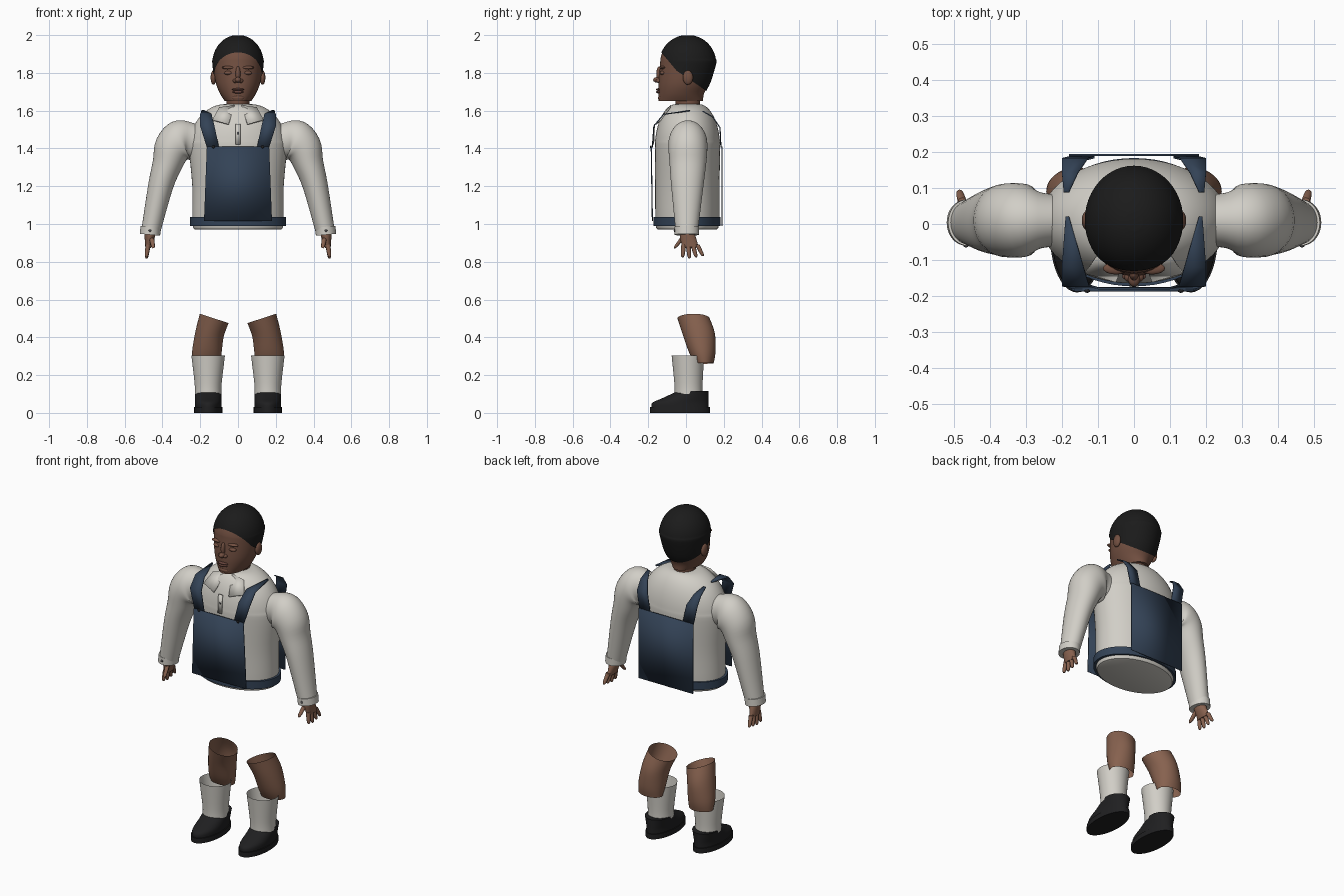
import bpy, bmesh, math
from mathutils import Vector

cube = bpy.data.objects.get("Cube")
if cube:
    bpy.data.objects.remove(cube, do_unlink=True)


def material(name, red, green, blue):
    mat = bpy.data.materials.new(name)
    mat.use_nodes = True
    mat.diffuse_color = (red, green, blue, 1)
    shader = mat.node_tree.nodes["Principled BSDF"]
    shader.inputs["Base Color"].default_value = mat.diffuse_color
    shader.inputs["Roughness"].default_value = .8
    return mat


WHITE = material("white cotton", .64, .62, .57)
NAVY = material("navy cloth", .033, .055, .093)
FACE = material("brown face skin", .17, .08, .053)
LIMB = material("brown limb skin", .24, .12, .077)
LIPS = material("dark lips", .13, .055, .042)
HAIR = material("black hair", .011, .011, .011)
SHOE = material("black leather", .014, .014, .015)
BUTTON = material("grey button", .08, .08, .085)
built = []


def finish(name, bm, mat, mirror=False, thickness=None):
    """Turn a bmesh into a named object, optionally mirrored or thickened."""
    bmesh.ops.recalc_face_normals(bm, faces=bm.faces)
    mesh = bpy.data.meshes.new(name)
    bm.to_mesh(mesh)
    bm.free()
    mesh.materials.append(mat)
    obj = bpy.data.objects.new(name, mesh)
    bpy.context.collection.objects.link(obj)
    if thickness:
        obj.modifiers.new("thickness", 'SOLIDIFY').thickness = thickness
    if mirror:
        obj.modifiers.new("mirror", 'MIRROR').use_mirror_merge = False
    built.append(obj)


def smooth_rows(rows, steps):
    """Interpolate rows of numbers along a Catmull-Rom spline."""
    result = []
    last = len(rows) - 1
    for i in range(last):
        before, start, end, after = (rows[max(0, min(last, i + k))] for k in (-1, 0, 1, 2))
        for step in range(steps):
            t = step / steps
            result.append([q + t / 2 * (r - p + t * (2 * p - 5 * q + 4 * r - s
                           + t * (3 * (q - r) + s - p)))
                           for p, q, r, s in zip(before, start, end, after)])
    return result + [rows[last]]


def loft(rings, steps=4, sides=40, capped=True):
    """Skin ellipses (x, y, z, half width, half depth) set square to their path."""
    bm = bmesh.new()
    rings = smooth_rows(rings, steps)
    loops = []
    for i, (x, y, z, width, depth) in enumerate(rings):
        ahead, behind = rings[min(i + 1, len(rings) - 1)], rings[max(i - 1, 0)]
        along = Vector((ahead[0] - behind[0], ahead[2] - behind[2])).normalized()
        loop = []
        for k in range(sides):
            angle = math.tau * k / sides
            across = width * math.cos(angle)
            loop.append(bm.verts.new((x - across * along.y, y + depth * math.sin(angle),
                                      z + across * along.x)))
        loops.append(loop)
    for low, high in zip(loops, loops[1:]):
        for k in range(sides):
            bm.faces.new((low[k - 1], low[k], high[k], high[k - 1]))
    if capped:
        bm.faces.new(loops[0])
        bm.faces.new(loops[-1])
    return bm


def ball(name, place, size, mat, mirror=False):
    bm = bmesh.new()
    bmesh.ops.create_uvsphere(bm, u_segments=20, v_segments=12, radius=1)
    bmesh.ops.scale(bm, vec=size, verts=bm.verts)
    bmesh.ops.translate(bm, vec=place, verts=bm.verts)
    finish(name, bm, mat, mirror)


def strip(name, rows, mat, mirror=False):
    """Cloth strip through rows of inner x, outer x, y, z."""
    bm = bmesh.new()
    pairs = [(bm.verts.new((inner, y, z)), bm.verts.new((outer, y, z)))
             for inner, outer, y, z in rows]
    for low, high in zip(pairs, pairs[1:]):
        bm.faces.new((*low, *reversed(high)))
    finish(name, bm, mat, mirror, thickness=.006)


def quarter_turn(count):
    """Cosine and sine pairs from the side of a dome to just short of its top."""
    for i in range(count):
        angle = math.pi / 2 * i / count
        yield math.cos(angle), math.sin(angle)


# Shirt body with domed shoulders, and neck
torso = [(0, .005, .97, .225, .15), (0, .007, 1, .24, .168), (0, .007, 1.2, .242, .17)]
torso += [(0, .008, 1.4 + .235 * rise, .065 + .195 * run, .06 + .113 * run)
          for run, rise in quarter_turn(8)]
torso.append((0, .008, 1.635, .065, .06))
finish("shirt_body", loft(torso, sides=56), WHITE)
finish("neck", loft([(0, .01, z, .06, .065) for z in (1.58, 1.68)]), FACE)

# Sleeves and cuffs
sleeve = [(.21, .01, 1.43, .09, .072), (.26, .01, 1.445, .093, .078),
          (.3, .01, 1.44, .112, .1), (.345, .01, 1.4, .1, .103),
          (.373, .01, 1.32, .08, .097), (.41, .007, 1.2, .066, .085),
          (.46, .004, .97, .051, .06)]
finish("sleeves", loft(sleeve), WHITE, mirror=True)
cuff = [(.462, .004, .985, .054, .064), (.466, .004, .943, .054, .064)]
finish("cuffs", loft(cuff), WHITE, mirror=True)
ball("cuff_buttons", (.466, -.06, .965), (.007, .005, .007), BUTTON, mirror=True)

# Hands with fingers and thumb
palm = [(.466, .004, .96, .03, .036), (.468, .01, .93, .027, .042), (.476, .024, .876, .015, .043)]
finish("palms", loft(palm), LIMB, mirror=True)


def finger(name, base, tip):
    rings = [(*base.lerp(tip, t), thick, thick) for t, thick in ((0, .013), (.8, .01), (1, .004))]
    finish(name, loft(rings, sides=12), LIMB, mirror=True)


for i, name in enumerate(("index", "middle", "ring", "little")):
    y = .024 * i - .012
    finger(name + "_fingers", Vector((.476, y, .89)),
           Vector((.485, y * 1.5, .818 + .006 * abs(i - 1))))
finger("thumbs", Vector((.457, -.02, .925)), Vector((.448, -.06, .872)))


# Head and cropped hair share one skull shape
def skull(grow):
    rings = [(0, depth - .145, z, width + grow, depth + grow)
             for z, width, depth in ((1.65, .07, .118), (1.69, .095, .12), (1.75, .118, .135))]
    rings += [(0, .009, 1.85 + (.146 + grow) * rise, (.131 + grow) * run, (.146 + grow) * run)
              for run, rise in quarter_turn(9)]
    return loft(rings, sides=48)


finish("head", skull(0), FACE)
hair = skull(.005)
for spot, slope in (((0, -.13, 1.908), 1.2), ((0, -.05, 1.812), .68)):
    bmesh.ops.bisect_plane(hair, geom=hair.verts[:] + hair.edges[:] + hair.faces[:],
                           plane_co=spot, plane_no=(0, slope, 1), clear_inner=True)
finish("hair", hair, HAIR)

# Facial features
ball("nose_tip", (0, -.151, 1.763), (.017, .023, .015), FACE)
ball("nose_bridge", (0, -.14, 1.795), (.013, .017, .04), FACE)
ball("nostrils", (.016, -.144, 1.758), (.012, .016, .011), FACE, mirror=True)
ball("brows", (.05, -.123, 1.828), (.036, .017, .009), FACE, mirror=True)
ball("eyelids", (.05, -.124, 1.8), (.024, .015, .011), FACE, mirror=True)
ball("upper_lip", (0, -.145, 1.712), (.033, .014, .007), LIPS)
ball("lower_lip", (0, -.144, 1.699), (.029, .014, .008), LIPS)
ball("chin", (0, -.13, 1.668), (.035, .018, .016), FACE)
ball("ears", (.13, .01, 1.775), (.015, .027, .038), FACE, mirror=True)

# Collar flaps, placket and its button
collar = bmesh.new()
corners = ((.018, -.082, 1.63), (.1, -.09, 1.618), (.135, -.138, 1.553), (.05, -.162, 1.53))
collar.faces.new([collar.verts.new(corner) for corner in corners])
finish("collar_flaps", collar, WHITE, mirror=True, thickness=.008)
strip("placket", [(-.013, .013, -.169, 1.42), (-.013, .013, -.163, 1.53)], WHITE)
ball("placket_button", (0, -.171, 1.48), (.006, .004, .006), BUTTON)

# Bib overall: waistband, panels, straps, buttons
finish("waistband", loft([(0, .005, z, .254, .178) for z in (.99, 1.036)], sides=56), NAVY)
strip("front_bib", [(-.18, .18, -.175, 1.015), (-.165, .165, -.181, 1.41)], NAVY)
strip("back_bib", [(-.18, .18, .188, z) for z in (.99, 1.41)], NAVY)
strip("front_straps", [(.1, .165, -.181, 1.405), (.125, .2, -.173, 1.52),
                       (.14, .2, -.12, 1.583), (.18, .19, .02, 1.603)], NAVY, mirror=True)
strip("back_straps", [(.11, .18, .188, 1.405), (.13, .2, .183, 1.51),
                      (.155, .2, .145, 1.568), (.18, .195, .09, 1.6)], NAVY, mirror=True)
ball("bib_buttons", (.13, -.186, 1.408), (.008, .005, .008), SHOE, mirror=True)

# Lower legs as open tubes, with socks
calf = [(.168, .096, .262, .073, .05), (.165, .086, .32, .078, .07),
        (.15, .067, .42, .076, .086), (.126, .04, .5, .08, .085)]
finish("calves", loft(calf, capped=False), LIMB, mirror=True)
sock = [(.158, .014, .1, .07, .074), (.158, .013, .16, .072, .075), (.158, .01, .305, .089, .086)]
finish("socks", loft(sock, capped=False), WHITE, mirror=True)

# Shoes with a fixed heel line and a sloping toe
sole = [(.158, -.032, z, .075, .158) for z in (0, .03)]
finish("shoe_soles", loft(sole), SHOE, mirror=True)
upper = [(.158, .12 - depth, z, .07, depth)
         for z, depth in ((.03, .152), (.055, .148), (.08, .12), (.115, .083))]
finish("shoe_uppers", loft(upper), SHOE, mirror=True)

# Smooth shading with crisp rims
bpy.ops.object.select_all(action='DESELECT')
for obj in built:
    obj.select_set(True)
bpy.context.view_layer.objects.active = built[0]
bpy.ops.object.shade_smooth_by_angle(angle=math.radians(40))
